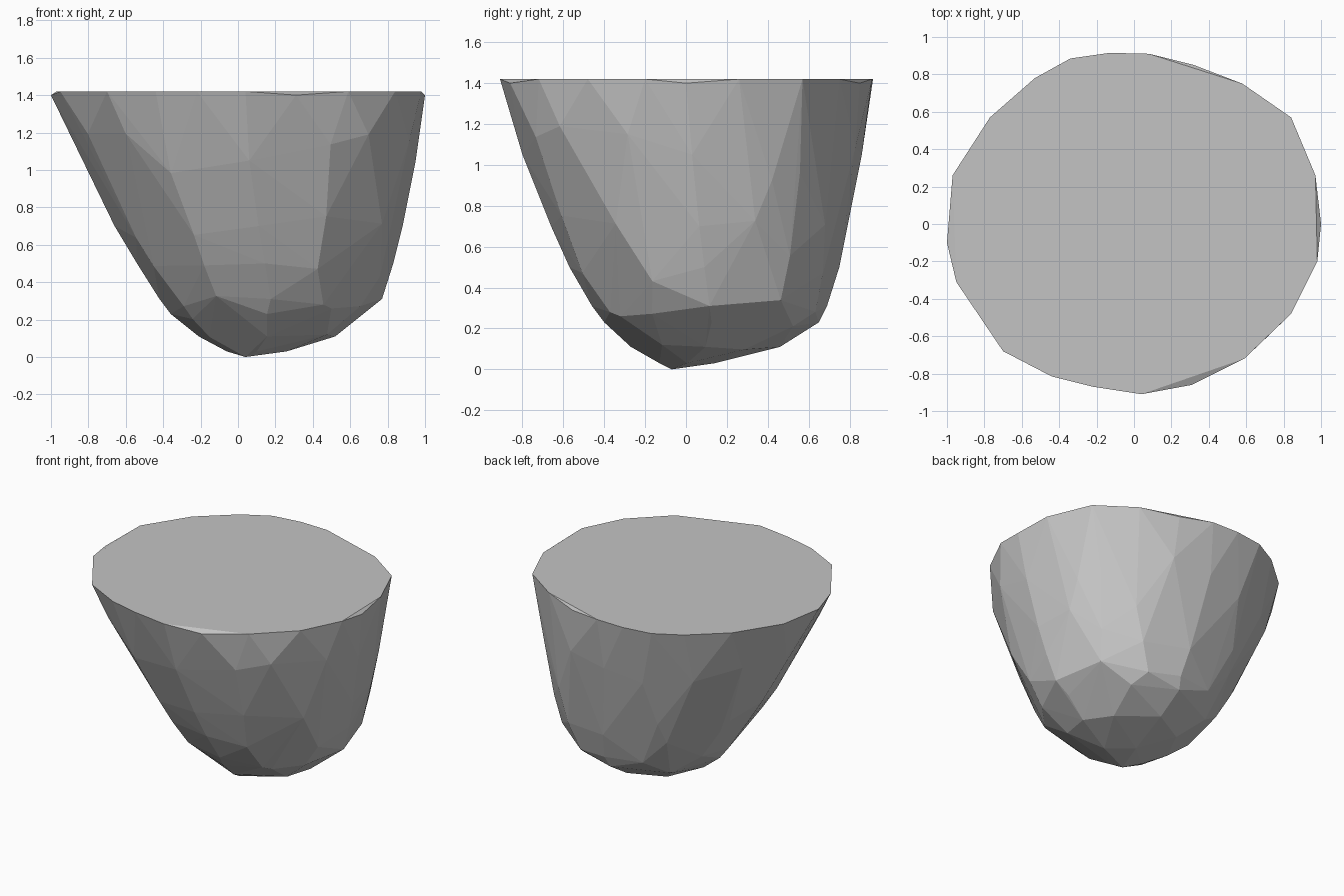
import bpy, bmesh, math, random

if "Cube" in bpy.data.objects:
    bpy.data.objects.remove(bpy.data.objects["Cube"])

random.seed(4)

# Width and depth limits by height: z, xmin, xmax, ymin, ymax
LEVELS = [
    (0.00, 0.04, 0.04, -0.07, -0.07),
    (0.03, -0.06, 0.26, -0.13, 0.14),
    (0.11, -0.21, 0.52, -0.27, 0.46),
    (0.23, -0.36, 0.67, -0.40, 0.65),
    (0.31, -0.42, 0.77, -0.46, 0.69),
    (0.50, -0.54, 0.83, -0.57, 0.75),
    (0.70, -0.66, 0.88, -0.66, 0.79),
    (1.05, -0.83, 0.95, -0.80, 0.86),
    (1.42, -1.00, 1.00, -0.91, 0.91),
]

# Flat top outline
RIM = [(-0.13, 0.915), (0.08, 0.91), (0.32, 0.85), (0.58, 0.75), (0.84, 0.57),
       (0.97, 0.26), (1.0, 0.0), (0.98, -0.2), (0.84, -0.48), (0.59, -0.72),
       (0.31, -0.86), (0.04, -0.91), (-0.22, -0.87), (-0.44, -0.815),
       (-0.70, -0.68), (-0.95, -0.31), (-1.0, -0.1), (-0.97, 0.26),
       (-0.77, 0.57), (-0.53, 0.78), (-0.34, 0.885)]
LOW_RIM = {2, 6, 10, 16}      # chipped corners sit a little lower


def surface_point(angle, z):
    """Point on the lopsided bowl at this angle and height."""
    for a, b in zip(LEVELS, LEVELS[1:]):
        if z <= b[0]:
            t = (z - a[0]) / (b[0] - a[0])
            x0, x1, y0, y1 = [p + (q - p) * t for p, q in zip(a[1:], b[1:])]
            break
    c, s = math.cos(angle), math.sin(angle)
    r = (abs(c) ** 2.15 + abs(s) ** 2.15) ** (-1 / 2.15)
    return ((x0 + x1) / 2 + (x1 - x0) / 2 * r * c,
            (y0 + y1) / 2 + (y1 - y0) / 2 * r * s, z)


# Staggered rings of points, wrapped in a faceted hull
bm = bmesh.new()
for i, (x, y) in enumerate(RIM):
    bm.verts.new((x, y, 1.40 if i in LOW_RIM else 1.42))
bm.verts.new((0.04, -0.07, 0))
for k, (z, n) in enumerate([(0.03, 4), (0.11, 8), (0.23, 8), (0.31, 12),
                            (0.50, 12), (0.70, 12), (1.05, 16)]):
    for i in range(n):
        angle = 2 * math.pi * i / n
        h = z
        if i % (n // 4):          # the four silhouette points stay put
            angle += random.uniform(-0.3, 0.3) * 2 * math.pi / n
            h = z * random.uniform(0.85, 1.15)
        bm.verts.new(surface_point(angle, h))
hull = bmesh.ops.convex_hull(bm, input=bm.verts)
bmesh.ops.delete(bm, geom=[v for v in bm.verts if not v.link_faces], context='VERTS')
bmesh.ops.recalc_face_normals(bm, faces=bm.faces)

mesh = bpy.data.meshes.new("floating_rock")
bm.to_mesh(mesh)
bm.free()
rock = bpy.data.objects.new("floating_rock", mesh)
bpy.context.collection.objects.link(rock)

stone = bpy.data.materials.new("stone_grey")
stone.diffuse_color = (0.55, 0.55, 0.55, 1)
stone.use_nodes = True
stone.node_tree.nodes["Principled BSDF"].inputs["Base Color"].default_value = stone.diffuse_color
mesh.materials.append(stone)
